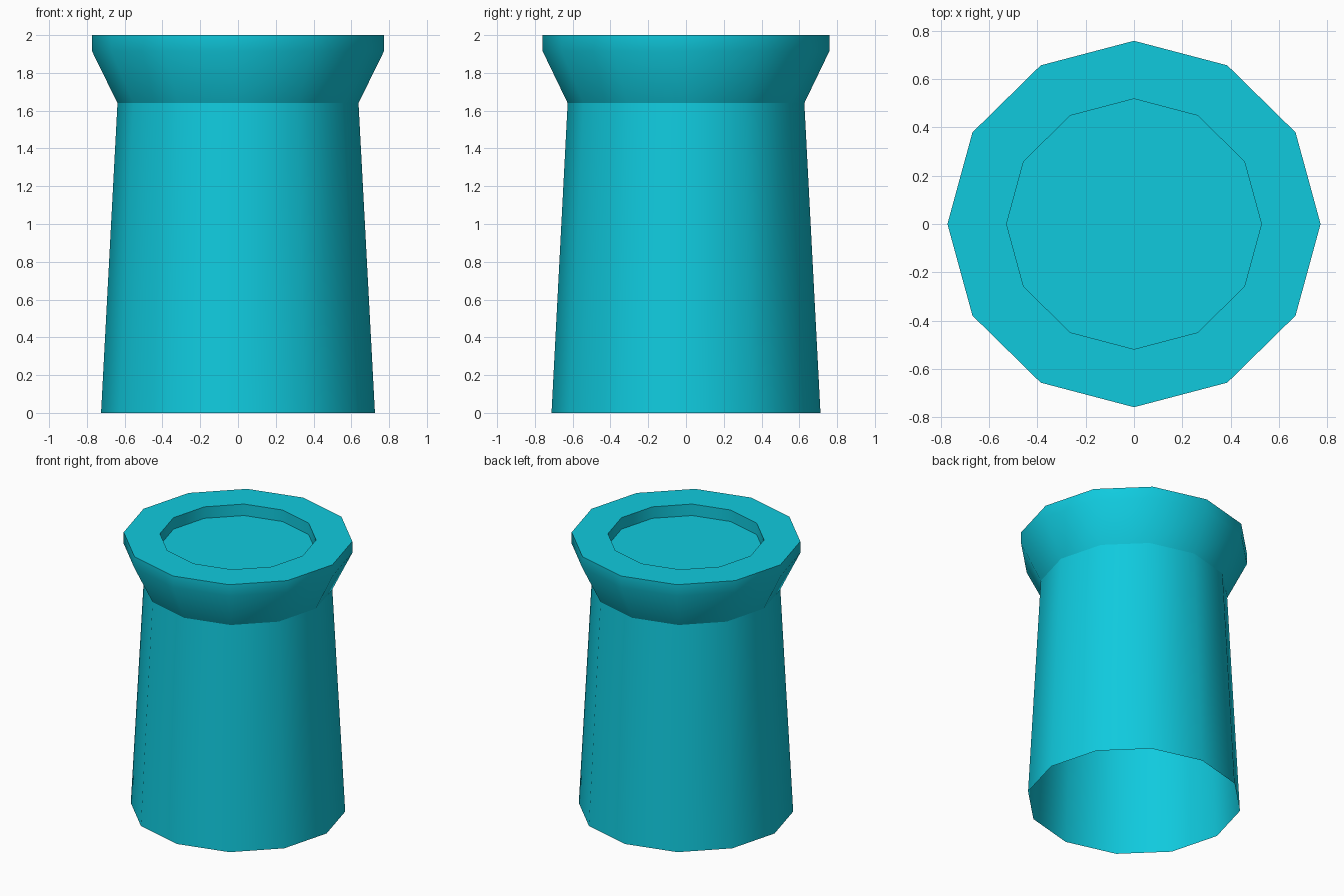
import bpy, bmesh, math

if "Cube" in bpy.data.objects:
    bpy.data.objects.remove(bpy.data.objects["Cube"])

SIDES = 12
Y_SCALE = 0.982

mat = bpy.data.materials.new("bright_cyan")
mat.diffuse_color = (0.005, 0.591, 0.730, 1)
mat.use_nodes = True
mat.node_tree.nodes["Principled BSDF"].inputs["Base Color"].default_value = mat.diffuse_color

# Pipe profile (radius, height): open foot, neck, flared lip, recessed top
profile = [(0.725, 0), (0.638, 1.64), (0.773, 1.915), (0.773, 2.0),
           (0.528, 2.0), (0.528, 1.915)]
sharp_rings = {1, 3, 4, 5}

bm = bmesh.new()
rings = []
for r, z in profile:
    rings.append([bm.verts.new((r * math.cos(2 * math.pi * i / SIDES),
                                r * Y_SCALE * math.sin(2 * math.pi * i / SIDES), z))
                  for i in range(SIDES)])

# Walls and lip
for a, b in zip(rings, rings[1:]):
    for i in range(SIDES):
        j = (i + 1) % SIDES
        bm.faces.new((a[i], a[j], b[j], b[i]))

# Recess floor
bm.faces.new(rings[-1])

for f in bm.faces:
    f.smooth = True
for k in sharp_rings:
    for i in range(SIDES):
        bm.edges.get((rings[k][i], rings[k][(i + 1) % SIDES])).smooth = False

mesh = bpy.data.meshes.new("flared_pipe")
bm.to_mesh(mesh)
bm.free()
mesh.materials.append(mat)
pipe = bpy.data.objects.new("flared_pipe", mesh)
bpy.context.collection.objects.link(pipe)
